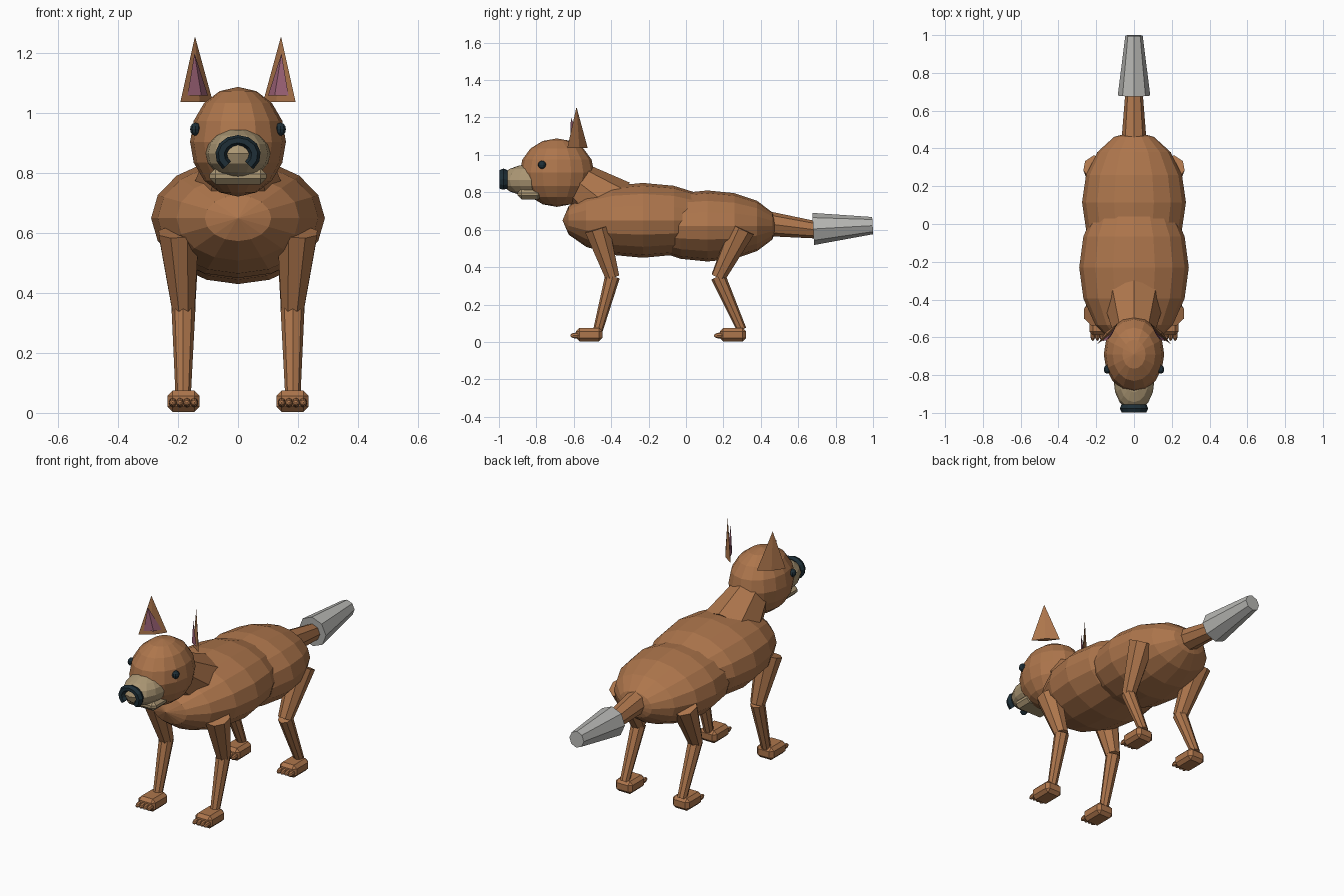
import bpy, bmesh, math
from mathutils import Vector, Matrix

if "Cube" in bpy.data.objects:
    bpy.data.objects.remove(bpy.data.objects["Cube"])


def material(name, rgb):
    m = bpy.data.materials.new(name)
    m.diffuse_color = (*rgb, 1)
    m.use_nodes = True
    m.node_tree.nodes["Principled BSDF"].inputs["Base Color"].default_value = m.diffuse_color
    return m


FUR = material("brown fur", (0.42, 0.18, 0.072))
TAN = material("tan muzzle", (0.41, 0.31, 0.175))
PINK = material("inner ear pink", (0.38, 0.14, 0.21))
DARK = material("dark blue black", (0.013, 0.028, 0.038))
GREY = material("tail grey", (0.47, 0.47, 0.45))


def finish(name, bm, mat):
    bmesh.ops.recalc_face_normals(bm, faces=bm.faces[:])
    me = bpy.data.meshes.new(name)
    bm.to_mesh(me)
    bm.free()
    me.materials.append(mat)
    ob = bpy.data.objects.new(name, me)
    bpy.context.collection.objects.link(ob)
    return ob


def ellipsoid(name, c, r, mat, pole="Z", seg=16, rings=8):
    bm = bmesh.new()
    bmesh.ops.create_uvsphere(bm, u_segments=seg, v_segments=rings, radius=1)
    if pole == "Y":
        bm.transform(Matrix.Rotation(math.pi / 2, 4, "X"))
    bm.transform(Matrix.Translation(c) @ Matrix.Diagonal((*r, 1)))
    return finish(name, bm, mat)


def cone(name, a, b, ra, rb, mat, seg=8):
    a, b = Vector(a), Vector(b)
    bm = bmesh.new()
    bmesh.ops.create_cone(bm, cap_ends=True, segments=seg, radius1=ra, radius2=rb,
                          depth=(b - a).length)
    rot = Vector((0, 0, 1)).rotation_difference(b - a).to_matrix().to_4x4()
    bm.transform(Matrix.Translation((a + b) / 2) @ rot)
    return finish(name, bm, mat)


def box(name, c, size, mat, bevel):
    bm = bmesh.new()
    bmesh.ops.create_cube(bm, size=1)
    bm.transform(Matrix.Translation(c) @ Matrix.Diagonal((*size, 1)))
    bmesh.ops.bevel(bm, geom=bm.edges[:], offset=bevel, segments=1, affect="EDGES")
    return finish(name, bm, mat)


def spike(name, base, tip, mat):
    # pyramid over a closed base outline
    bm = bmesh.new()
    vs = [bm.verts.new(p) for p in base]
    t = bm.verts.new(tip)
    bm.faces.new(vs)
    for i in range(len(vs)):
        bm.faces.new((vs[i], vs[(i + 1) % len(vs)], t))
    return finish(name, bm, mat)


# Body: two overlapping ellipsoids
ellipsoid("chest", (0, -0.23, 0.65), (0.29, 0.43, 0.2), FUR, "Y")
ellipsoid("hindquarters", (0, 0.115, 0.62), (0.275, 0.375, 0.19), FUR, "Y")

# Neck and head
cone("neck", (0, -0.40, 0.72), (0, -0.61, 0.88), 0.165, 0.10, FUR)
ellipsoid("head", (0, -0.69, 0.905), (0.16, 0.20, 0.183), FUR)
ellipsoid("muzzle", (0, -0.83, 0.865), (0.108, 0.16, 0.085), TAN)
box("jaw", (0, -0.835, 0.79), (0.19, 0.13, 0.055), TAN, 0.02)

# Nose: open arch wrapped round the muzzle tip
bm = bmesh.new()
N, K = 10, 6
rows = []
for i in range(N + 1):
    ang = math.radians(-48 + 276 * i / N)
    row = []
    for k in range(K):
        t = 2 * math.pi * k / K
        rad = 0.056 + 0.02 * math.cos(t)
        row.append(bm.verts.new((rad * math.cos(ang), -0.976 + 0.024 * math.sin(t),
                                 0.862 + 0.86 * rad * math.sin(ang))))
    rows.append(row)
for r0, r1 in zip(rows, rows[1:]):
    for k in range(K):
        bm.faces.new((r0[k], r0[(k + 1) % K], r1[(k + 1) % K], r1[k]))
bm.faces.new(rows[0])
bm.faces.new(rows[-1])
finish("nose", bm, DARK)

# Tail
cone("tail_base", (0, 0.42, 0.634), (0, 0.72, 0.596), 0.068, 0.044, FUR)
cone("tail_tip", (0, 0.68, 0.604), (0, 0.998, 0.622), 0.086, 0.046, GREY)

for s, side in ((1, "left"), (-1, "right")):
    ellipsoid(f"{side}_eye", (s * 0.142, -0.77, 0.947), (0.019, 0.022, 0.022), DARK,
              seg=10, rings=6)

    # Ears: thin pyramids turned inward, with a leaning pink inner spike
    def ear_pt(u, n, z):
        k = math.sqrt(0.5)
        return (s * (0.138 + k * (u - n)), -0.58 - k * (u + n), z)

    spike(f"{side}_ear", [ear_pt(-0.077, 0, 1.037), ear_pt(0, -0.014, 1.037),
                          ear_pt(0.077, 0, 1.037), ear_pt(0, 0.014, 1.037)],
          ear_pt(0.008, 0, 1.257), FUR)
    spike(f"{side}_inner_ear", [ear_pt(-0.046, 0.007, 1.06), ear_pt(0.05, 0.007, 1.06),
                                ear_pt(0, 0.022, 1.06)],
          ear_pt(0.03, 0.02, 1.2), PINK)

    # Legs: hip, knee and ankle y positions
    for end, hip, knee, ankle in (("front", -0.475, -0.393, -0.47),
                                  ("rear", 0.30, 0.172, 0.298)):
        n = f"{side}_{end}"
        x = s * 0.182
        cone(n + "_upper_leg", (s * 0.198, hip, 0.605), (x, knee, 0.345), 0.072, 0.04, FUR)
        cone(n + "_lower_leg", (x, knee, 0.35), (s * 0.183, ankle, 0.065), 0.04, 0.026, FUR)
        paw = ankle - 0.047
        box(n + "_paw", (x, paw, 0.039), (0.108, 0.14, 0.072), FUR, 0.018)
        for i in range(4):
            ellipsoid(f"{n}_toe_{i + 1}", (x + (i - 1.5) * 0.024, paw - 0.07, 0.034),
                      (0.013, 0.032, 0.016), FUR, "Y", 8, 6)
